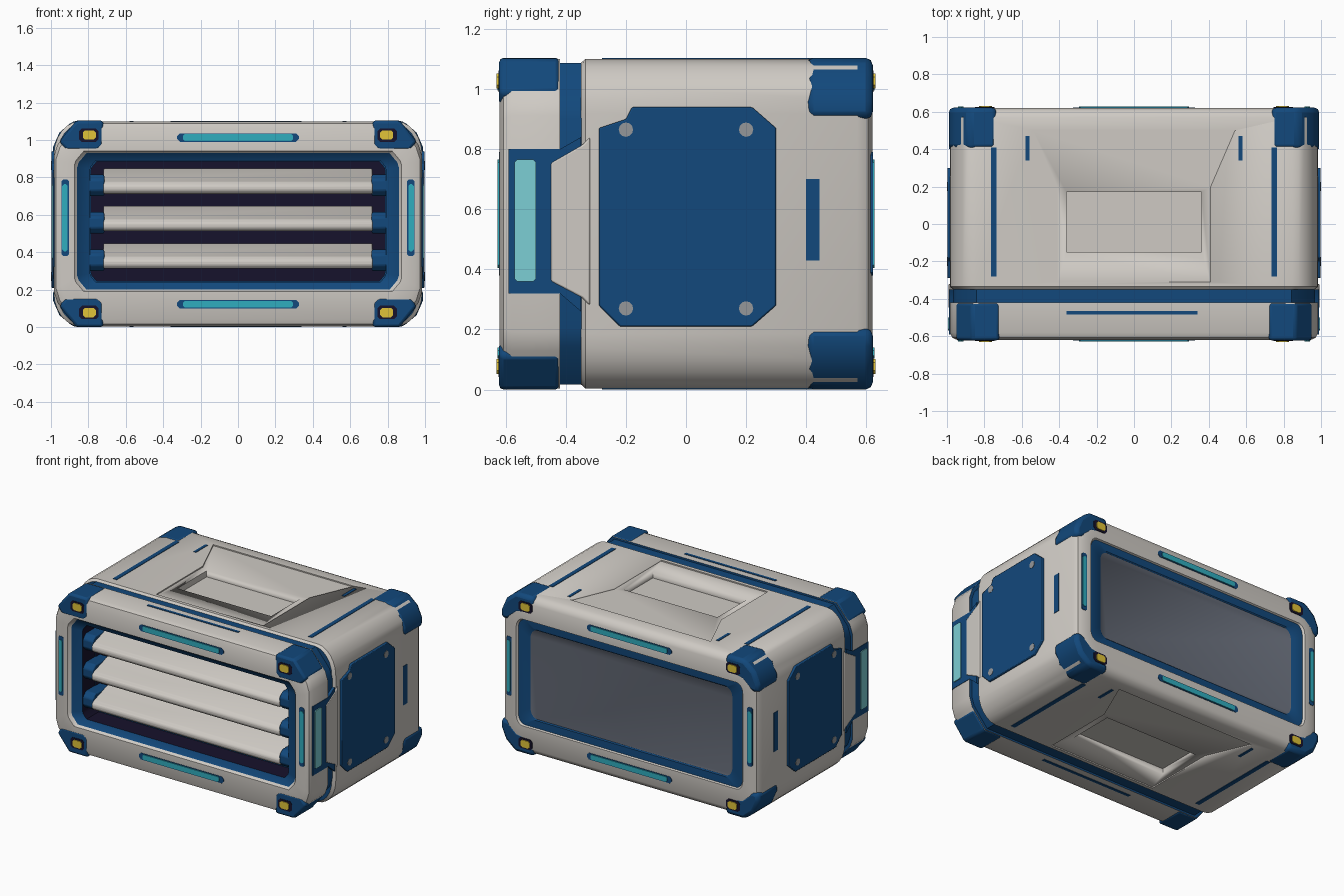
import bpy, bmesh, math
from itertools import product

if "Cube" in bpy.data.objects:
    bpy.data.objects.remove(bpy.data.objects["Cube"])

ZC = 0.552          # mirror height


def material(name, rgb):
    m = bpy.data.materials.new(name)
    m.diffuse_color = (*rgb, 1)
    m.use_nodes = True
    m.node_tree.nodes["Principled BSDF"].inputs["Base Color"].default_value = m.diffuse_color
    return m


WHITE = material("warm white shell", (0.62, 0.59, 0.55))
BLUE = material("deep blue", (0.006, 0.065, 0.2))
DARK = material("dark navy", (0.008, 0.006, 0.025))
CYAN = material("cyan light", (0.03, 0.42, 0.52))
PALE = material("pale cyan light", (0.2, 0.62, 0.66))
YELLOW = material("yellow lamp", (0.75, 0.55, 0.04))
GREY = material("slate grey panel", (0.12, 0.135, 0.17))
STEEL = material("steel grey", (0.3, 0.31, 0.32))


def finish(name, bm, mats, bevel=0, angle=35):
    bmesh.ops.recalc_face_normals(bm, faces=bm.faces)
    me = bpy.data.meshes.new(name)
    bm.to_mesh(me)
    bm.free()
    for m in mats:
        me.materials.append(m)
    ob = bpy.data.objects.new(name, me)
    bpy.context.collection.objects.link(ob)
    bpy.ops.object.select_all(action='DESELECT')
    ob.select_set(True)
    bpy.context.view_layer.objects.active = ob
    bpy.ops.object.shade_smooth_by_angle(angle=math.radians(angle))
    if bevel:
        b = ob.modifiers.new("soft_edges", 'BEVEL')
        b.width, b.segments, b.limit_method = bevel, 2, 'ANGLE'
    return ob


def prism(name, pts, a0, a1, axis, mat, sym="", bevel=0):
    """Extrude a 2D outline along an axis, repeated by mirroring in sym axes."""
    bm = bmesh.new()
    for sx, sy, sz in product(*[(1, -1) if a in sym else (1,) for a in "xyz"]):
        loops = []
        for a in (a0, a1):
            loop = []
            for u, v in pts:
                x, y, z = {'x': (a, u, v), 'y': (u, a, v), 'z': (u, v, a)}[axis]
                loop.append(bm.verts.new((sx * x, sy * y, z if sz > 0 else 2 * ZC - z)))
            loops.append(loop)
        n = len(pts)
        for i in range(n):
            j = (i + 1) % n
            bm.faces.new((loops[0][i], loops[0][j], loops[1][j], loops[1][i]))
        bm.faces.new(loops[0])
        bm.faces.new(loops[1])
    return finish(name, bm, [mat], bevel)


def rect(u0, u1, v0, v1, c=0):
    if not c:
        return [(u0, v0), (u1, v0), (u1, v1), (u0, v1)]
    return [(u0 + c, v0), (u1 - c, v0), (u1, v0 + c), (u1, v1 - c),
            (u1 - c, v1), (u0 + c, v1), (u0, v1 - c), (u0, v0 + c)]


def outline(hx, hz, c, k):
    """Cornered rectangle: k = 0 faceted corner, otherwise a k-step arc."""
    if k:
        q = [(hx - c + c * math.sin(t), hz - 1.3 * c + 1.3 * c * math.cos(t))
             for t in (math.pi / 2 * i / k for i in range(k + 1))]
    else:
        q = [(hx - c, hz), (hx - 0.16 * c, hz - c), (hx, hz - 1.5 * c)]
    r = q[::-1]
    return (q + [(x, -z) for x, z in r] + [(-x, -z) for x, z in q]
            + [(-x, z) for x, z in r])


def loft(name, secs, mats, seg, k=0, ring=False):
    """Sections are (y, half width, half height, corner, centre z)."""
    bm = bmesh.new()
    loops = [[bm.verts.new((x, y, zc + z)) for x, z in outline(hx, hz, c, k)]
             for y, hx, hz, c, zc in secs]
    n = len(loops[0])
    for s in range(len(secs) if ring else len(secs) - 1):
        a, b = loops[s], loops[(s + 1) % len(secs)]
        for i in range(n):
            j = (i + 1) % n
            bm.faces.new((a[i], a[j], b[j], b[i])).material_index = seg[s]
    if not ring:
        bm.faces.new(loops[0]).material_index = seg[-2]
        bm.faces.new(loops[-1]).material_index = seg[-1]
    return finish(name, bm, mats)


# Main shell with front cavity and recessed rear panel
OPEN = 0.565
body = loft("main_shell", [
    (-0.20, 0.79, 0.325, 0.03, OPEN), (-0.35, 0.79, 0.325, 0.03, OPEN),
    (-0.35, 0.965, 0.535, 0.13, ZC), (-0.335, 0.985, 0.548, 0.14, ZC),
    (0.57, 0.985, 0.548, 0.14, ZC), (0.605, 0.965, 0.53, 0.14, ZC),
    (0.62, 0.93, 0.50, 0.13, ZC), (0.62, 0.87, 0.37, 0.05, OPEN),
    (0.608, 0.86, 0.365, 0.05, OPEN), (0.605, 0.785, 0.315, 0.05, OPEN),
    (0.598, 0.775, 0.308, 0.05, OPEN)],
    [WHITE, BLUE, DARK, GREY], [2, 1, 0, 0, 0, 0, 0, 0, 1, 1, 2, 3], k=6)

# Shallow tray and deeper hand recess cut in the top and underside
tray = [(-0.41, -0.31), (0.41, -0.31), (0.41, 0.2), (0.54, 0.5), (-0.54, 0.5), (-0.41, 0.2)]
for nm, pts, depth in (("tray_cutter", tray, 0.008),
                       ("recess_cutter", rect(-0.36, 0.36, -0.15, 0.17), 0.05)):
    cut = prism(nm, pts, 1.1 - depth, 1.2, 'z', WHITE, "z")
    cut.hide_render = True
    cut.display_type = 'WIRE'
    m = body.modifiers.new(nm, 'BOOLEAN')
    m.operation, m.object, m.solver = 'DIFFERENCE', cut, 'EXACT'

# Blue band in the groove behind the front frame
loft("groove_band", [(-0.44, 0.785, 0.32, 0.03, OPEN), (-0.44, 0.968, 0.535, 0.125, ZC),
                     (-0.33, 0.968, 0.535, 0.125, ZC), (-0.33, 0.785, 0.32, 0.03, OPEN)],
     [BLUE, DARK], [0, 0, 0, 1], ring=True)

# Front frame with blue sloped bezel and dark throat
loft("front_frame", [
    (-0.42, 0.985, 0.548, 0.125, ZC), (-0.58, 0.985, 0.548, 0.125, ZC),
    (-0.608, 0.972, 0.535, 0.125, ZC), (-0.62, 0.945, 0.51, 0.12, ZC),
    (-0.62, 0.875, 0.375, 0.05, OPEN), (-0.60, 0.86, 0.365, 0.05, OPEN),
    (-0.575, 0.79, 0.325, 0.03, OPEN), (-0.42, 0.79, 0.325, 0.03, OPEN)],
    [WHITE, BLUE, DARK], [0, 0, 0, 0, 0, 1, 2, 1], ring=True)

# Tilted louvre slats with blue end mounts
for i, z in enumerate((0.345, 0.545, 0.745)):
    prof = [(-0.56, z - 0.035), (-0.58, z - 0.015), (-0.58, z + 0.01), (-0.56, z + 0.032),
            (-0.33, z + 0.105), (-0.33, z + 0.06)]
    prism(f"louvre_slat_{i}", prof, -0.72, 0.72, 'x', WHITE, bevel=0.008)
    prism(f"slat_mount_{i}", rect(-0.57, -0.36, z - 0.045, z + 0.07, 0.03),
          0.715, 0.80, 'x', BLUE, "x", 0.008)

# Blue corner caps, front and rear
prism("front_corner_caps", [(0.72, 0.97), (0.72, 1.104), (0.865, 1.104), (0.955, 0.992),
                            (0.92, 0.945), (0.75, 0.945)],
      -0.622, -0.42, 'y', BLUE, "xz", 0.015)
prism("rear_corner_caps", [(0.735, 0.985), (0.735, 1.104), (0.88, 1.104), (0.955, 1.04),
                           (0.99, 0.96), (0.99, 0.9), (0.93, 0.9), (0.86, 0.96)],
      0.40, 0.622, 'y', BLUE, "xz", 0.025)

# Corner lamps on dark seats
prism("lamp_seats", rect(0.745, 0.85, 0.99, 1.062, 0.015), -0.6245, -0.6, 'y', DARK, "xyz")
prism("corner_lamps", rect(0.76, 0.83, 1.002, 1.052, 0.012), -0.63, -0.6, 'y', YELLOW, "xyz")

# Light strips on the front and rear rims
for nm, z in (("upper", 1.013), ("lower", 0.122)):
    prism(nm + "_strip_seats", rect(-0.325, 0.325, z - 0.023, z + 0.023, 0.015),
          -0.6225, -0.6, 'y', BLUE, "y")
    prism(nm + "_light_strips", rect(-0.295, 0.295, z - 0.018, z + 0.018, 0.01),
          -0.628, -0.6, 'y', CYAN, "y")
prism("rim_side_seats", rect(0.904, 0.944, 0.38, 0.79, 0.01), -0.6225, -0.6, 'y', BLUE, "xy")
prism("rim_side_lights", rect(0.911, 0.94, 0.405, 0.765, 0.01), -0.627, -0.6, 'y', CYAN, "xy")

# Blue side inlay with pale light, and shell tab reaching into the groove
prism("side_light_inlay", [(-0.59, 0.32), (-0.42, 0.32), (-0.35, 0.26), (-0.35, 0.84),
                           (-0.42, 0.8), (-0.59, 0.8)], 0.95, 0.988, 'x', BLUE, "x")
prism("side_light", rect(-0.57, -0.5, 0.36, 0.765, 0.008), 0.95, 0.994, 'x', PALE, "x")
prism("side_shell_tab", [(-0.32, 0.28), (-0.345, 0.305), (-0.45, 0.36), (-0.45, 0.755),
                         (-0.345, 0.815), (-0.32, 0.84)], 0.9, 0.991, 'x', WHITE, "x", 0.006)

# Side access panel with screws, and side vent slot
prism("side_panel", [(-0.29, 0.28), (-0.22, 0.21), (0.22, 0.21), (0.30, 0.28), (0.30, 0.87),
                     (0.22, 0.94), (-0.18, 0.94), (-0.2, 0.9), (-0.29, 0.87)],
      0.95, 0.998, 'x', BLUE, "x", 0.005)
for i, (y, z) in enumerate(product((-0.2, 0.2), (0.27, 0.865))):
    prism(f"panel_screw_{i}", [(y + 0.024 * math.cos(a * math.pi / 6),
                                z + 0.024 * math.sin(a * math.pi / 6)) for a in range(12)],
          0.96, 1.0, 'x', STEEL, "x")
prism("side_vent_slot", rect(0.40, 0.445, 0.43, 0.70), 0.95, 0.988, 'x', BLUE, "x")

# Blue lines and slots on the top and underside
prism("shell_stripes", rect(0.735, 0.765, -0.28, 0.41), 1.09, 1.103, 'z', BLUE, "xz")
prism("small_slots", rect(0.56, 0.58, 0.34, 0.47), 1.09, 1.103, 'z', BLUE, "xz")
prism("frame_slot", rect(-0.36, 0.34, -0.485, -0.465), 1.09, 1.103, 'z', BLUE, "z")
